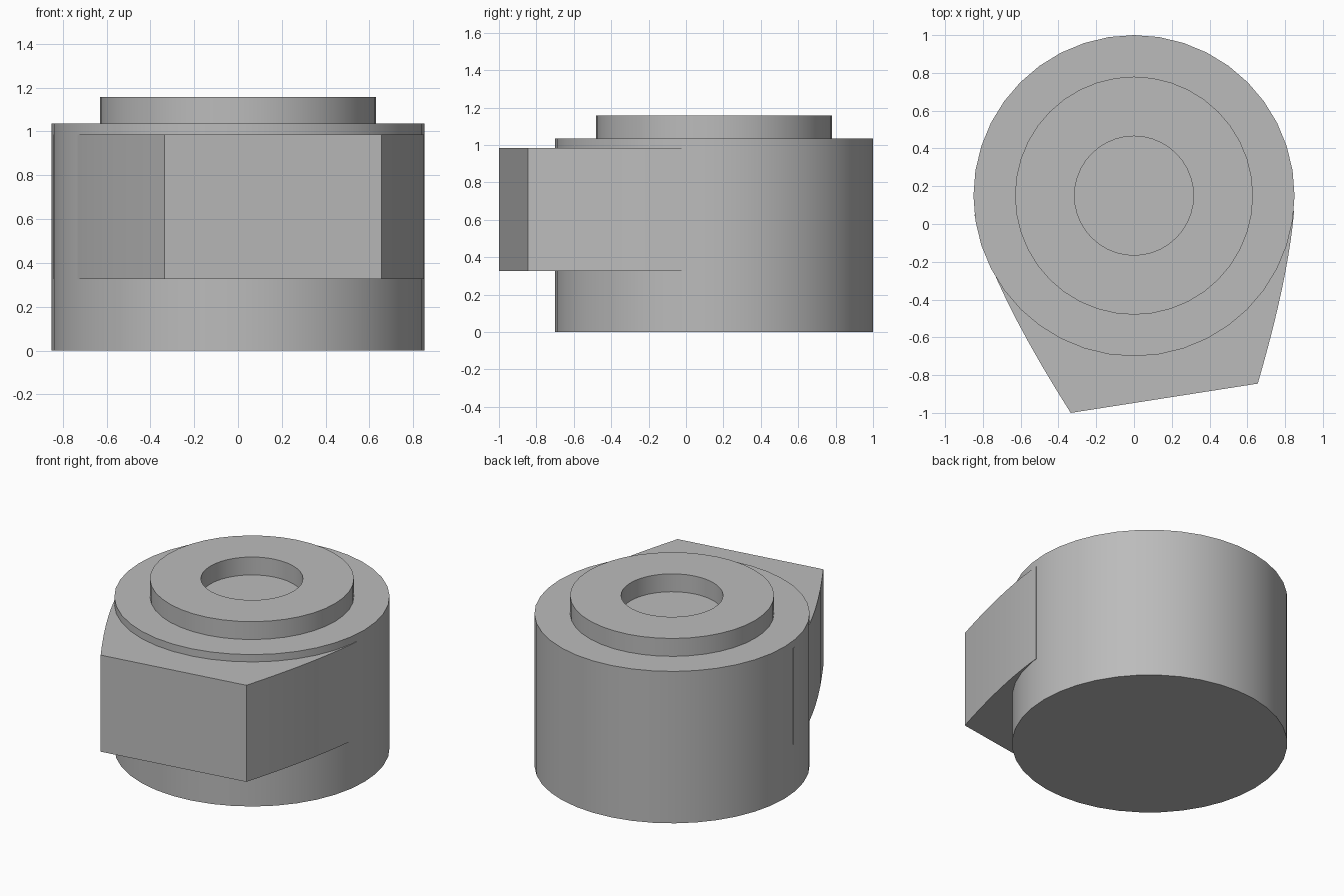
import bpy, bmesh, math
from mathutils import Vector

cube = bpy.data.objects.get("Cube")
if cube:
    bpy.data.objects.remove(cube, do_unlink=True)

grey = bpy.data.materials.new("plain grey")
grey.use_nodes = True
colour = (0.5, 0.5, 0.5, 1)
grey.diffuse_color = colour
grey.node_tree.nodes["Principled BSDF"].inputs["Base Color"].default_value = colour

CENTRE = Vector((0, 0.15))
SIDES = 40


def finish(name, bm):
    bmesh.ops.recalc_face_normals(bm, faces=bm.faces)
    mesh = bpy.data.meshes.new(name)
    bm.to_mesh(mesh)
    bm.free()
    mesh.materials.append(grey)
    obj = bpy.data.objects.new(name, mesh)
    bpy.context.collection.objects.link(obj)
    bpy.ops.object.select_all(action="DESELECT")
    obj.select_set(True)
    bpy.context.view_layer.objects.active = obj
    bpy.ops.object.shade_smooth_by_angle(angle=math.radians(30))


def circle(radius):
    return [CENTRE + radius * Vector((math.cos(a), math.sin(a)))
            for a in (math.tau * i / SIDES for i in range(SIDES))]


def prism(name, outline, low, high):
    bm = bmesh.new()
    face = bm.faces.new([bm.verts.new((p.x, p.y, low)) for p in outline])
    top = bmesh.ops.extrude_face_region(bm, geom=[face], use_keep_orig=True)["geom"]
    bmesh.ops.translate(bm, vec=(0, 0, high - low),
                        verts=[g for g in top if isinstance(g, bmesh.types.BMVert)])
    finish(name, bm)


def lathe(name, profile):
    # Closed (radius, height) profile swept round the centre axis
    bm = bmesh.new()
    rings = [[bm.verts.new((p.x, p.y, z)) for p in circle(r)] for r, z in profile]
    for a, b in zip(rings, rings[1:] + rings[:1]):
        for i in range(SIDES):
            j = (i + 1) % SIDES
            bm.faces.new((a[i], a[j], b[j], b[i]))
    finish(name, bm)


def bend(start, control, end, steps=10):
    a, b, c = Vector(start), Vector(control), Vector(end)
    return [a * (1 - t) ** 2 + b * 2 * t * (1 - t) + c * t * t
            for t in (i / steps for i in range(steps + 1))]


# Round body
prism("body", circle(0.85), 0, 1.035)

# Raised ring with an open centre, resting on the body
lathe("top_ring", [(0.315, 1.03), (0.63, 1.03), (0.63, 1.157), (0.315, 1.157)])

# Slanted block flaring out of the front of the body
left_flank = bend((0.848, 0.07), (0.815, -0.3), (0.655, -0.845))
right_flank = bend((-0.335, -1), (-0.76, -0.33), (-0.845, 0.05))
prism("front_block", left_flank + right_flank, 0.327, 0.985)
